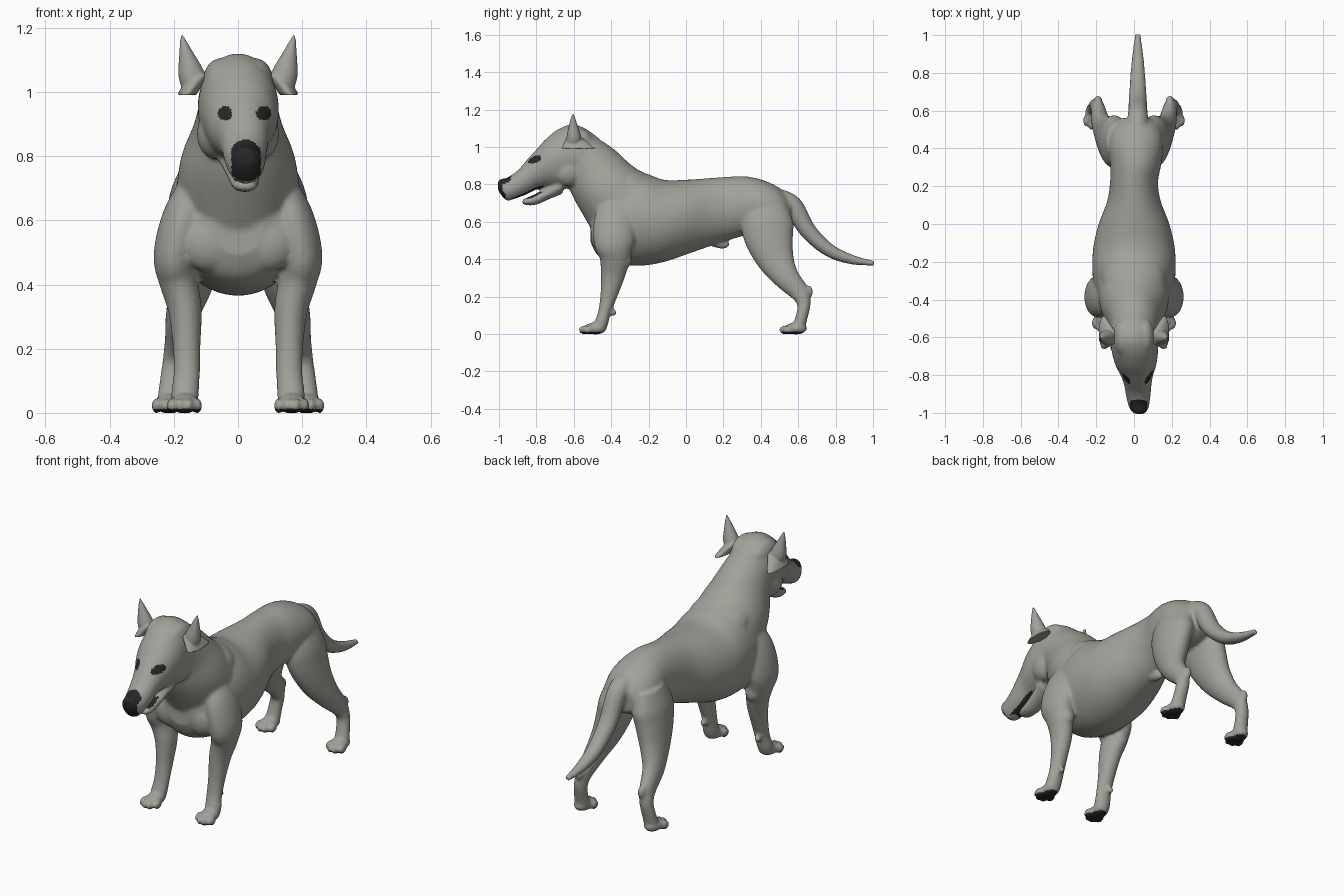
import bpy, bmesh, math
from mathutils import Vector, Matrix

cube = bpy.data.objects.get("Cube")
if cube:
    bpy.data.objects.remove(cube)


def material(name, rgb):
    mat = bpy.data.materials.new(name)
    mat.use_nodes = True
    mat.diffuse_color = (*rgb, 1)
    mat.node_tree.nodes["Principled BSDF"].inputs["Base Color"].default_value = (*rgb, 1)
    return mat


coat = material("grey coat", (0.36, 0.355, 0.32))
black = material("black skin", (0.02, 0.02, 0.02))


def spline(points, steps=5):
    """Smooth stations (x, y, z, half width, half depth) by Catmull-Rom."""
    p = [Vector(q) for q in points]
    p = [p[0]] + p + [p[-1]]
    out = []
    for a, b, c, d in zip(p, p[1:], p[2:], p[3:]):
        for i in range(steps):
            t = i / steps
            out.append(0.5 * (2 * b + (c - a) * t + (2 * a - 5 * b + 4 * c - d) * t ** 2
                              + (3 * b - a - 3 * c + d) * t ** 3))
    return out + [p[-1]]


def loft(bm, points, side=1, axis=None, sides=48):
    """Skin elliptical rings; rings follow the path unless an axis is given."""
    st = spline(points)
    for s in st:
        s[0] *= side
    rings = []
    for i, s in enumerate(st):
        before, after = st[max(i - 1, 0)], st[min(i + 1, len(st) - 1)]
        t = Vector(axis) if axis else Vector((after - before)[:3]).normalized()
        u = Vector((1, 0, 0))
        u = (u - t * u.dot(t)).normalized()
        v = t.cross(u)
        rings.append([bm.verts.new(Vector(s[:3])
                      + u * max(s[3], 0.002) * math.cos(k * math.tau / sides)
                      + v * max(s[4], 0.002) * math.sin(k * math.tau / sides))
                      for k in range(sides)])
    for r, q in zip(rings, rings[1:]):
        for k in range(sides):
            n = (k + 1) % sides
            bm.faces.new((r[k], r[n], q[n], q[k]))
    bm.faces.new(rings[0])
    bm.faces.new(rings[-1])


def blob(bm, centre, radii, turn=0):
    m = (Matrix.Translation(centre) @ Matrix.Rotation(turn, 4, "X")
         @ Matrix.Diagonal((*radii, 1)))
    bmesh.ops.create_uvsphere(bm, u_segments=32, v_segments=20, radius=1, matrix=m)


def paw(bm, side, x, y):
    """Foot with four toes, pointing to the front."""
    blob(bm, (side * x, y, 0.03), (0.044, 0.06, 0.032))
    for i, forward in enumerate((0.035, 0.058, 0.06, 0.04)):
        blob(bm, (side * (x + (i - 1.5) * 0.027), y - forward, 0.022),
             (0.015, 0.03, 0.024))


def finish(bm, name, voxel, smooth):
    """Fuse the lofted parts into one smooth skin."""
    bmesh.ops.recalc_face_normals(bm, faces=bm.faces)
    raw = bpy.data.meshes.new(name)
    bm.to_mesh(raw)
    bm.free()
    ob = bpy.data.objects.new(name, raw)
    bpy.context.collection.objects.link(ob)
    mod = ob.modifiers.new("fuse", "REMESH")
    mod.mode = "VOXEL"
    mod.voxel_size = voxel
    mod = ob.modifiers.new("soften", "SMOOTH")
    mod.factor = 0.5
    mod.iterations = smooth
    graph = bpy.context.evaluated_depsgraph_get()
    mesh = bpy.data.meshes.new_from_object(ob.evaluated_get(graph))
    ob.modifiers.clear()
    ob.data = mesh
    bpy.data.meshes.remove(raw)
    mesh.name = name
    mesh.materials.clear()
    mesh.materials.append(coat)
    mesh.materials.append(black)
    for f in mesh.polygons:
        f.use_smooth = True
        f.material_index = 0
    return ob


bm = bmesh.new()

# Torso, from chest to rump
loft(bm, [(0, -.51, .57, .08, .08), (0, -.47, .58, .16, .16), (0, -.38, .60, .205, .22),
          (0, -.25, .615, .22, .25), (0, -.12, .605, .215, .22), (0, 0, .625, .187, .2),
          (0, .12, .65, .142, .183), (0, .22, .67, .127, .17), (.01, .32, .685, .135, .158),
          (.01, .42, .68, .145, .14), (.01, .5, .665, .13, .115), (.01, .56, .65, .08, .07)],
     axis=(0, 1, 0))
blob(bm, (0, .17, .49), (.026, .065, .03), -0.25)

# Withers and breast
blob(bm, (0, -.30, .77), (.17, .17, .115), -0.3)
blob(bm, (0, -.44, .63), (.13, .085, .13), 0.2)

# Neck
loft(bm, [(0, -.28, .62, .2, .23), (0, -.42, .775, .18, .185),
          (0, -.50, .88, .14, .16), (0, -.57, .96, .12, .13)])

# Skull and muzzle
loft(bm, [(0, -.47, .95, .08, .10), (0, -.54, .95, .12, .15), (0, -.61, .95, .125, .17),
          (.005, -.68, .937, .122, .16), (.01, -.75, .912, .107, .13),
          (.015, -.80, .88, .086, .107), (.02, -.85, .84, .073, .092),
          (.022, -.90, .802, .066, .073), (.025, -.955, .775, .056, .062),
          (.027, -.985, .785, .045, .046), (.028, -1.005, .795, .024, .026)],
     axis=(0, -1, 0))

# Lower jaw
loft(bm, [(.01, -.66, .80, .075, .05), (.015, -.73, .758, .057, .036),
          (.02, -.80, .722, .046, .03), (.022, -.85, .709, .038, .02),
          (.022, -.875, .708, .026, .013)], axis=(0, -1, 0))

# Tail
loft(bm, [(.015, .48, .72, .065, .06), (.02, .57, .685, .053, .054), (.02, .65, .555, .048, .045),
          (.02, .76, .452, .041, .036), (.02, .88, .40, .031, .026),
          (.02, 1.005, .378, .015, .013)])

for side in (-1, 1):
    # Foreleg with shoulder, elbow and paw
    loft(bm, [(.11, -.35, .72, .06, .09), (.162, -.375, .61, .072, .115),
              (.195, -.385, .49, .068, .108), (.185, -.38, .41, .06, .083),
              (.165, -.39, .32, .052, .066), (.16, -.412, .21, .043, .046),
              (.16, -.435, .12, .041, .034), (.165, -.452, .06, .043, .036),
              (.166, -.465, .025, .04, .035)], side)
    blob(bm, (side * .18, -.325, .40), (.04, .035, .05))
    blob(bm, (side * .165, -.388, .115), (.016, .016, .02))
    paw(bm, side, .167, -.485)

    # Chest muscle, brow and cheek
    blob(bm, (side * .09, -.455, .53), (.09, .055, .09))
    blob(bm, (side * .055, -.60, 1.03), (.055, .10, .075))
    blob(bm, (side * .07, -.63, .87), (.058, .08, .08))

    # Hind leg with thigh, hock and paw
    loft(bm, [(.085, .44, .70, .06, .10), (.10, .435, .60, .08, .138),
              (.118, .445, .51, .077, .13), (.145, .48, .40, .065, .10),
              (.175, .535, .305, .05, .07), (.19, .605, .225, .038, .052),
              (.20, .63, .16, .035, .036), (.208, .618, .09, .037, .032),
              (.212, .60, .03, .04, .035)], side)
    blob(bm, (side * .19, .65, .225), (.022, .03, .035))
    paw(bm, side, .214, .587)

body = finish(bm, "body", 0.0085, 5)

# Painted nose, eyes, mouth lining and paw pads
eyes = [Vector((.02 + s * .06, -.80, .933)) for s in (-1, 1)]
for f in body.data.polygons:
    c, n = f.center, f.normal
    nose = c.y < -.95 - (.785 - c.z) * .3 and abs(c.x - .025) < .046
    eye = any(math.hypot(c.x - e.x, c.z - e.z) < .023 and c.y < -.7 for e in eyes)
    inside = abs(c.x - .02) < .036
    roof = inside and -.94 < c.y < -.76 and .725 < c.z < .80 and n.z < -.75
    floor = inside and -.85 < c.y < -.74 and c.z < .76 and n.z > .7
    pad = c.z < .012
    if nose or eye or roof or floor or pad:
        f.material_index = 1

# Upright ears with drooping flaps below
for side, label in ((1, "left"), (-1, "right")):
    bm = bmesh.new()
    loft(bm, [(.135, -.60, 1.02, .04, .04), (.147, -.60, 1.06, .04, .038),
              (.162, -.603, 1.12, .022, .022), (.176, -.605, 1.18, .003, .004)], side)
    loft(bm, [(.11, -.60, 1.055, .02, .035), (.135, -.59, 1.03, .03, .06),
              (.16, -.575, .99, .03, .09)], side, axis=(0, 0, -1))
    finish(bm, label + "_ear", 0.006, 2)
